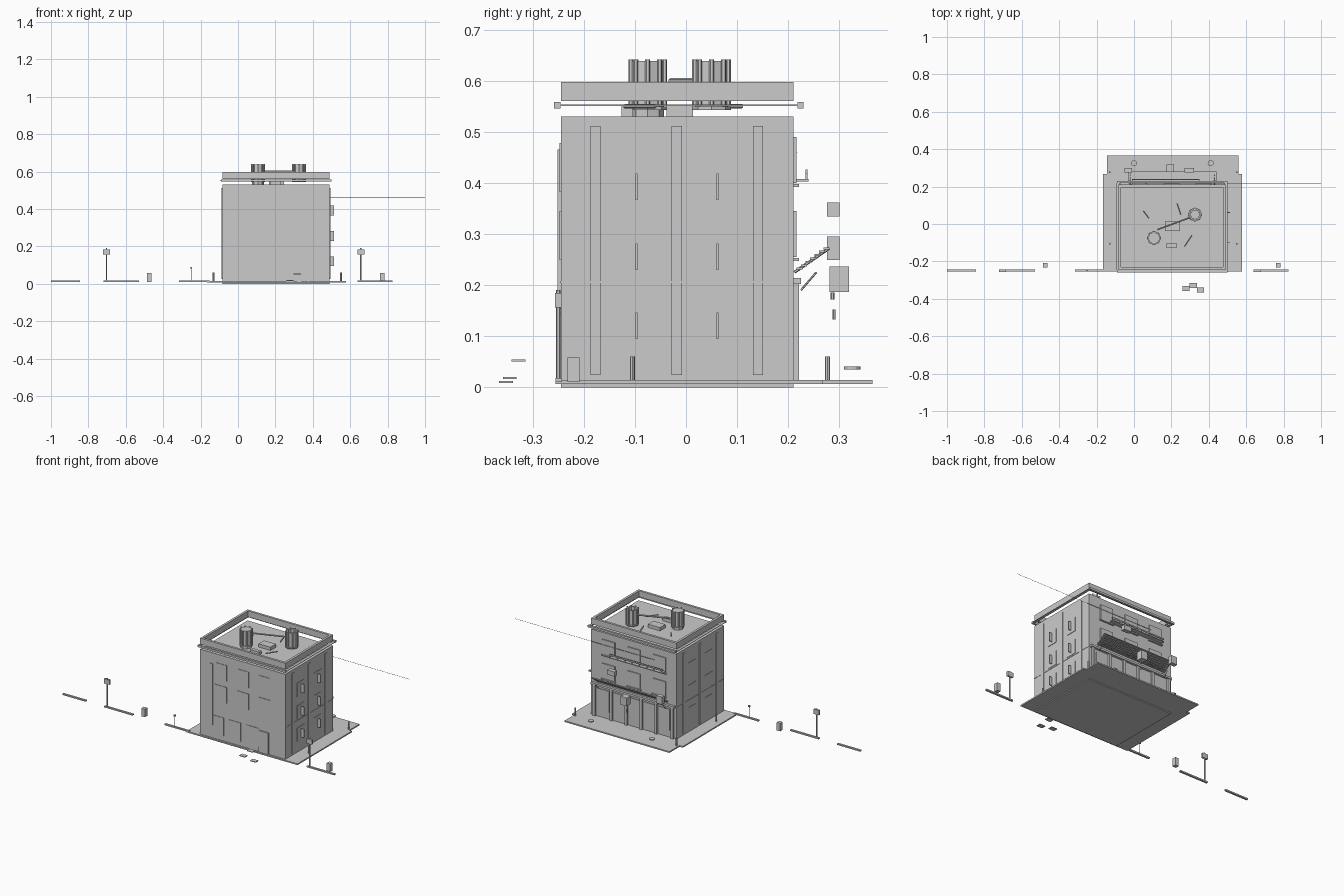
import bpy, math
from mathutils import Vector

cube = bpy.data.objects.get("Cube")
if cube:
    bpy.data.objects.remove(cube, do_unlink=True)

grey = bpy.data.materials.new("plain_grey")
grey.use_nodes = True
grey.diffuse_color = (0.6, 0.6, 0.6, 1)
grey.node_tree.nodes["Principled BSDF"].inputs["Base Color"].default_value = (0.6, 0.6, 0.6, 1)


def finish(name):
    ob = bpy.context.object
    ob.name = name
    ob.data.materials.append(grey)
    return ob


def box(name, x, y, z):
    """Box from (low, high) ranges on each axis."""
    bpy.ops.mesh.primitive_cube_add(size=1, location=[sum(r) / 2 for r in (x, y, z)])
    ob = finish(name)
    ob.scale = [r[1] - r[0] for r in (x, y, z)]
    bpy.ops.object.transform_apply(location=False, rotation=False)
    return ob


def block(name, c, size):
    return box(name, *[(p - s / 2, p + s / 2) for p, s in zip(c, size)])


def rod(name, a, b, radius, sides=6):
    """Cylinder between two points."""
    a, b = Vector(a), Vector(b)
    bpy.ops.mesh.primitive_cylinder_add(vertices=sides, radius=radius, depth=(b - a).length,
                                        location=(a + b) / 2)
    ob = finish(name)
    ob.rotation_euler = (b - a).to_track_quat('Z', 'Y').to_euler()
    return ob


def ring(name, x, y, z, t):
    """Rectangular frame made of four walls."""
    box(name + "_front", x, (y[0], y[0] + t), z)
    box(name + "_back", x, (y[1] - t, y[1]), z)
    for side, a in (("right", x[0]), ("left", x[1] - t)):
        box(name + "_" + side, (a, a + t), (y[0] + t, y[1] - t), z)


# Pavement and main block
W0, W1, D0, D1 = -0.083, 0.49, -0.245, 0.21
box("pavement", (-0.166, 0.578), (-0.255, 0.267), (0.006, 0.014))
box("pavement_back", (-0.144, 0.56), (0.267, 0.365), (0.006, 0.014))
box("building_body", (W0, W1), (D0, D1), (0.0, 0.53))

# Floating parapet and cornice
ring("parapet", (W0, W1), (D0, D1), (0.56, 0.597), 0.014)
for name, y in (("front", -0.252), ("back", 0.224)):
    block("cornice_" + name, (0.204, y, 0.552), (0.59, 0.012, 0.012))
for name, x in (("right", W0 - 0.003), ("left", W1 + 0.003)):
    block("cornice_" + name, (x, -0.014, 0.552), (0.016, 0.464, 0.003))

# Side walls: pilasters, floor band, windows with central fins
for side, x, s in (("left", W1, 1), ("right", W0, -1)):
    for y in (-0.177, -0.018, 0.141):
        block(side + "_pilaster", (x, y, 0.268), (0.008, 0.02, 0.487))
    block(side + "_floor_band", (x, -0.018, 0.206), (0.004, 0.455, 0.004))
    for y in (-0.097, 0.062):
        for z in (0.392, 0.255, 0.12):
            block(side + "_window", (x, y, z), (0.005, 0.069, 0.084))
            if s > 0:
                block(side + "_window_fin", (x + 0.011, y, z), (0.022, 0.004, 0.052))

# Front wall: windows, door, tall strip
for x in (0.058, 0.207, 0.353):
    for z in (0.43, 0.297):
        block("front_window", (x, D0, z), (0.076, 0.006, 0.096))
for x in (0.037, 0.152, 0.27):
    block("front_ground_window", (x, D0, 0.1), (0.08, 0.006, 0.11))
block("front_door", (0.347, D0, 0.08), (0.065, 0.014, 0.13))
block("front_strip", (-0.005, D0, 0.28), (0.02, 0.012, 0.37))

# Back wall: windows and shop front
for x in (0.03, 0.2, 0.37):
    for z in (0.445, 0.3):
        block("back_window", (x, D1, z), (0.085, 0.012, 0.09))
        block("back_window_sill", (x, D1 + 0.004, z - 0.05), (0.095, 0.014, 0.006))
for x in (-0.06, 0.05, 0.15, 0.25, 0.35, 0.465):
    block("shop_post", (x, D1 + 0.003, 0.11), (0.016, 0.016, 0.2))
for x in (0.0, 0.1, 0.2, 0.3, 0.405):
    block("shop_window", (x, D1, 0.12), (0.076, 0.008, 0.13))
block("shop_lintel", (0.204, D1 + 0.005, 0.208), (0.56, 0.02, 0.012))

# Back wall: slatted awning with struts
for i in range(7):
    t = i / 6
    block("awning_slat", (0.205, 0.222 + 0.053 * t, 0.232 + 0.04 * t), (0.47, 0.011, 0.004))
for x in (-0.02, 0.43):
    rod("awning_strut", (x, 0.225, 0.19), (x, 0.255, 0.225), 0.002)
    rod("awning_beam", (x, 0.212, 0.225), (x, 0.28, 0.272), 0.003)

# Back wall: balcony rail, sign boxes and hanging lantern
block("balcony_deck", (0.17, 0.225, 0.405), (0.36, 0.03, 0.005))
block("balcony_rail", (0.17, 0.236, 0.422), (0.36, 0.004, 0.008))
for i in range(8):
    block("balcony_post", (0.0 + 0.049 * i, 0.236, 0.413), (0.004, 0.004, 0.018))
block("upper_box", (0.295, 0.288, 0.348), (0.05, 0.025, 0.028))
block("lower_box", (-0.03, 0.288, 0.272), (0.04, 0.025, 0.046))
block("lantern_box", (0.195, 0.3, 0.211), (0.04, 0.038, 0.05))
rod("lantern_stem", (0.195, 0.287, 0.185), (0.195, 0.287, 0.172), 0.004)
rod("lantern_drop", (0.195, 0.29, 0.152), (0.195, 0.29, 0.133), 0.003)

# Roof tanks: open eight-sided drums with ribs
for cx, cy in ((0.107, -0.075), (0.326, 0.05)):
    drum = rod("roof_tank", (cx, cy, 0.548), (cx, cy, 0.638), 0.032, 8)
    rod("roof_tank_base", (cx, cy, 0.543), (cx, cy, 0.549), 0.038, 8)
    bpy.ops.object.select_all(action='DESELECT')
    top = max(drum.data.polygons, key=lambda p: p.center.z)
    for p in drum.data.polygons:
        p.select = p.index == top.index
    drum.select_set(True)
    bpy.context.view_layer.objects.active = drum
    bpy.ops.object.mode_set(mode='EDIT')
    bpy.ops.mesh.select_mode(type='FACE')
    bpy.ops.mesh.inset(thickness=0.008)
    bpy.ops.mesh.extrude_region_move(TRANSFORM_OT_translate={"value": (0, 0, -0.03)})
    bpy.ops.object.mode_set(mode='OBJECT')
    for i in range(8):
        a = math.tau * i / 8
        x, y = cx + 0.033 * math.cos(a), cy + 0.033 * math.sin(a)
        rod("roof_tank_rib", (x, y, 0.55), (x, y, 0.641), 0.005)

# Roof pipe, hatches and vents
rod("roof_pipe", (0.125, -0.03, 0.6), (0.3, 0.035, 0.6), 0.005)
block("roof_hatch", (0.205, -0.012, 0.54), (0.08, 0.052, 0.02))
block("roof_vent", (0.2, -0.115, 0.54), (0.06, 0.022, 0.02))
for a, b in (((0.05, 0.07), (0.08, 0.03)), ((0.23, 0.11), (0.25, 0.05)), ((0.27, -0.12), (0.31, -0.06))):
    rod("roof_rail", (*a, 0.55), (*b, 0.55), 0.004)

# Pavement furniture
for x in (-0.13, 0.55):
    for y in (-0.105, 0.277):
        rod("bollard", (x, y, 0.014), (x, y, 0.06), 0.005, 8)
for x in (0.0, 0.41):
    rod("round_stool", (x, 0.325, 0.035), (x, 0.325, 0.041), 0.016, 12)
for x, y, z in ((0.317, -0.328, 0.052), (0.278, -0.345, 0.018), (0.355, -0.352, 0.01)):
    block("stepping_tile", (x, y, z), (0.038, 0.027, 0.004))

# Street line: kerbs, lamps, bins, thin post
for a, b in ((-1.0, -0.845), (-0.72, -0.53), (-0.315, -0.15), (0.64, 0.825)):
    box("street_kerb", (a, b), (-0.255, -0.243), (0.01, 0.018))
for x in (-0.703, 0.657):
    rod("lamp_post", (x, -0.25, 0.014), (x, -0.25, 0.19), 0.004)
    block("lamp_head", (x, -0.25, 0.17), (0.036, 0.012, 0.028))
for x in (-0.475, 0.77):
    block("street_bin", (x, -0.22, 0.034), (0.024, 0.024, 0.048))
rod("thin_post", (-0.25, -0.25, 0.014), (-0.25, -0.25, 0.085), 0.002)
block("thin_post_head", (-0.25, -0.25, 0.084), (0.01, 0.006, 0.01))

# Overhead cable behind the building
rod("cable", (0.06, 0.217, 0.46), (1.0, 0.217, 0.46), 0.001, 4)
